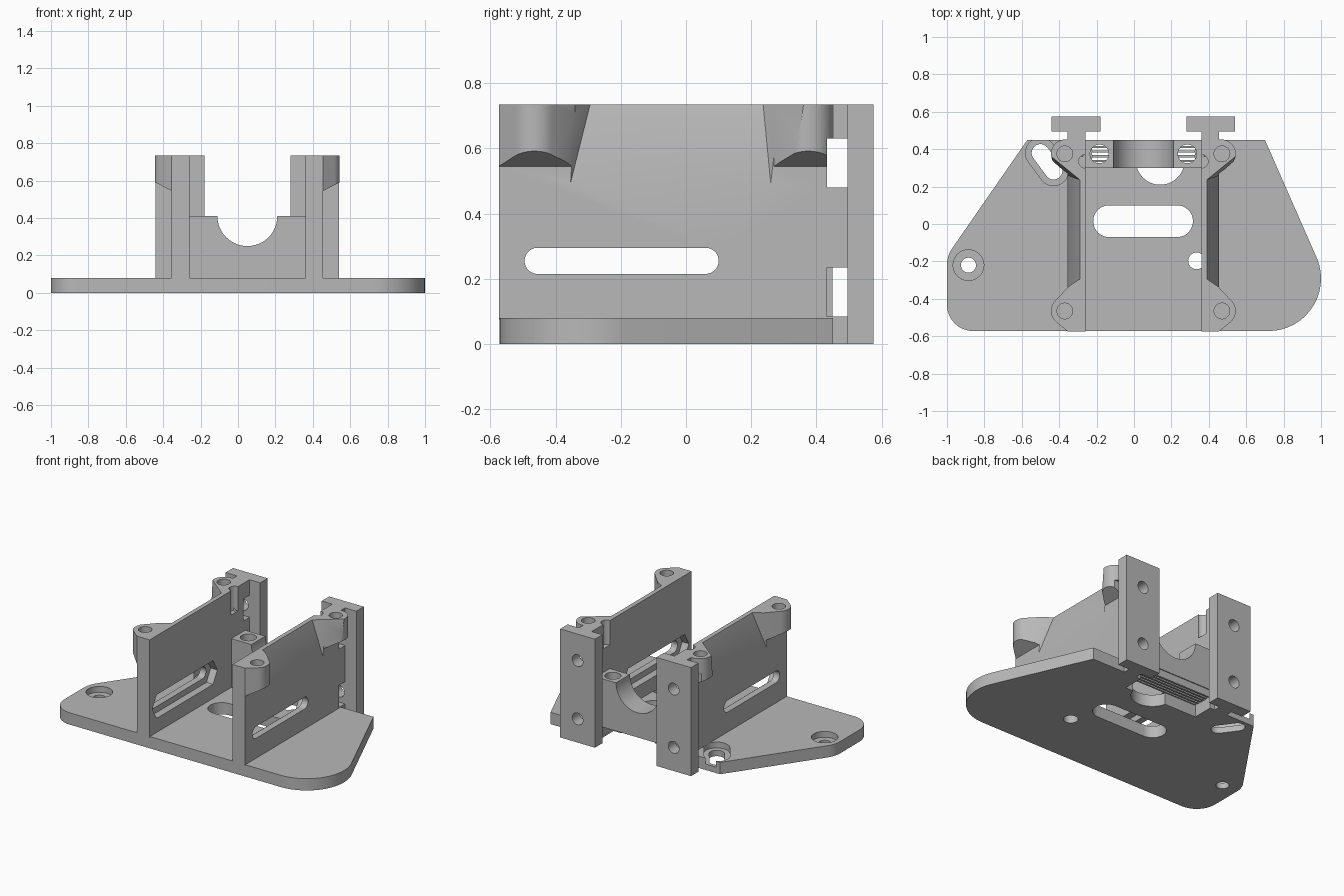
import bpy, bmesh, math

old = bpy.data.objects.get("Cube")
if old:
    bpy.data.objects.remove(old, do_unlink=True)

grey = bpy.data.materials.new("plain grey")
grey.use_nodes = True
colour = (0.48, 0.48, 0.48, 1)
grey.diffuse_color = colour
grey.node_tree.nodes["Principled BSDF"].inputs["Base Color"].default_value = colour

MID = 0.05          # the upright parts mirror about this x
PLATE = 0.08        # base plate thickness
TOP = 0.735
SEGMENTS = 48


def hull(name, points):
    """Convex solid around a set of 3D points."""
    bm = bmesh.new()
    for p in points:
        bm.verts.new(p)
    result = bmesh.ops.convex_hull(bm, input=bm.verts[:])
    loose = [v for v in bm.verts if not v.link_faces]
    bmesh.ops.delete(bm, geom=loose, context='VERTS')
    bmesh.ops.dissolve_limit(bm, angle_limit=0.005, verts=bm.verts[:], edges=bm.edges[:])
    bmesh.ops.recalc_face_normals(bm, faces=bm.faces[:])
    mesh = bpy.data.meshes.new(name)
    bm.to_mesh(mesh)
    bm.free()
    mesh.materials.append(grey)
    obj = bpy.data.objects.new(name, mesh)
    bpy.context.collection.objects.link(obj)
    return obj


def solid(name, discs, lo, hi, axis='z'):
    """Extrude the outline that wraps discs (p, q, radius) along an axis."""
    outline = []
    for p, q, r in discs:
        for i in range(SEGMENTS if r else 1):
            a = 2 * math.pi * i / SEGMENTS
            outline.append((p + r * math.cos(a), q + r * math.sin(a)))
    place = {'x': lambda p, q, t: (t, p, q),
             'y': lambda p, q, t: (p, t, q),
             'z': lambda p, q, t: (p, q, t)}[axis]
    return hull(name, [place(p, q, t) for p, q in outline for t in (lo, hi)])


def box(name, x0, x1, y0, y1, z0, z1):
    return hull(name, [(x, y, z) for x in (x0, x1) for y in (y0, y1) for z in (z0, z1)])


def combine(target, tool, operation='DIFFERENCE'):
    mod = target.modifiers.new("combine", 'BOOLEAN')
    mod.operation = operation
    mod.solver = 'EXACT'
    mod.object = tool
    bpy.context.view_layer.objects.active = target
    bpy.ops.object.modifier_apply(modifier=mod.name)
    bpy.data.objects.remove(tool, do_unlink=True)


def finish(obj):
    bpy.ops.object.select_all(action='DESELECT')
    obj.select_set(True)
    bpy.context.view_layer.objects.active = obj
    bpy.ops.object.shade_smooth_by_angle(angle=math.radians(30))


# Base plate with rounded corners
plate = solid("base_plate", [(0.72, -0.292, 0.28), (-0.86, -0.432, 0.14), (-0.84, -0.22, 0.16),
                             (-0.57, 0.45, 0), (0.70, 0.45, 0)], 0, PLATE)
# Middle slot, small hole, round port and rear notch
combine(plate, solid("cut", [(-0.133, 0.015, 0.085), (0.23, 0.015, 0.085)], -1, 1))
combine(plate, solid("cut", [(0.335, -0.197, 0.045)], -1, 1))
combine(plate, solid("cut", [(0.14, 0.34, 0.13)], -1, 1))
combine(plate, box("cut", MID - 0.275, MID + 0.275, 0.31, 0.6, -1, 1))
# Stepped mounting hole and stepped slanted slot
for discs, inner, outer in (([(-0.885, -0.22)], 0.04, 0.082),
                            ([(-0.5, 0.38), (-0.43, 0.285)], 0.047, 0.08)):
    combine(plate, solid("cut", [(x, y, inner) for x, y in discs], -1, 1))
    combine(plate, solid("cut", [(x, y, outer) for x, y in discs], 0.04, 1))
finish(plate)


def side_wall(name, s):
    def X(u):
        return MID + s * u

    def upright(discs, lo, hi):
        return solid("cut", [(X(u), y, r) for u, y, r in discs], lo, hi)

    # Wall, rear stem and rear mounting flange
    wall = box(name, X(0.31), X(0.405), -0.574, 0.55, PLATE - 0.005, TOP)
    combine(wall, box("stem", X(0.31), X(0.405), 0.445, 0.55, 0, TOP), 'UNION')
    combine(wall, box("flange", X(0.23), X(0.49), 0.495, 0.575, 0, TOP), 'UNION')

    # Screw bosses on the outer face, sloped underneath
    for y, y0, y1 in ((-0.465, -0.574, -0.34), (0.375, 0.27, 0.448)):
        boss = upright([(0.417, y, 0.077)] + [(u, v, 0) for u in (0.36, 0.405) for v in (y0, y1)],
                       0.48, TOP)
        slope = [(0.405, 0.49), (0.52, 0.605), (0.52, 0.4), (0.3, 0.4), (0.3, 0.49)]
        combine(boss, solid("cut", [(X(u), z, 0) for u, z in slope], -1, 1, 'y'))
        combine(wall, boss, 'UNION')

    # Sloped relief between the bosses
    combine(wall, hull("cut", [(X(u), y, z) for u, y, z in (
        (0.336, -0.29, 0.75), (0.336, 0.235, 0.75), (0.6, -0.47, 0.75), (0.6, 0.45, 0.75),
        (0.406, -0.355, 0.49), (0.406, 0.26, 0.49), (0.6, -0.47, 0.49), (0.6, 0.4, 0.49))]))
    for y in (-0.465, 0.375):
        combine(wall, upright([(0.42, y, 0.042)], 0.6, 1))

    # Long side slot with a wider nut channel on the inner face
    ends = (-0.455, 0.06)
    combine(wall, solid("cut", [(y, 0.255, 0.04) for y in ends], X(0.2), X(0.6), 'x'))
    channel = [(-0.545, 0.255), (-0.5, 0.335), (-0.5, 0.175),
               (0.15, 0.255), (0.105, 0.335), (0.105, 0.175)]
    combine(wall, solid("cut", [(y, z, 0) for y, z in channel], X(0.2), X(0.36), 'x'))

    # Rear nut windows with bolt holes through the flange
    for z in (0.16, 0.555):
        combine(wall, box("cut", X(0.2), X(0.6), 0.432, 0.495, z - 0.075, z + 0.075))
        combine(wall, solid("cut", [(X(0.36), z, 0.04)], 0.36, 0.7, 'y'))

    # Short cable groove on the inner face
    combine(wall, upright([(0.31, 0.335, 0.036)], 0.57, 1))
    finish(wall)


side_wall("left_wall", 1)
side_wall("right_wall", -1)

# Saddle block between the walls
block = box("saddle_block", MID - 0.312, MID + 0.312, 0.3, 0.449, PLATE - 0.002, 0.41)
combine(block, box("cut", MID - 0.275, MID + 0.275, 0.2, 0.6, 0, 0.13))
combine(block, solid("cut", [(MID, 0.41, 0.16)], 0.2, 0.6, 'y'))
for side in (-1, 1):
    combine(block, solid("cut", [(MID + side * 0.235, 0.375, 0.05)], 0, 1))
finish(block)

# Thin ribs under the saddle block
for i in range(6):
    y = 0.306 + i * 0.025
    box("rib_%d" % (i + 1), MID - 0.275, MID + 0.275, y, y + 0.012, PLATE, 0.132)
